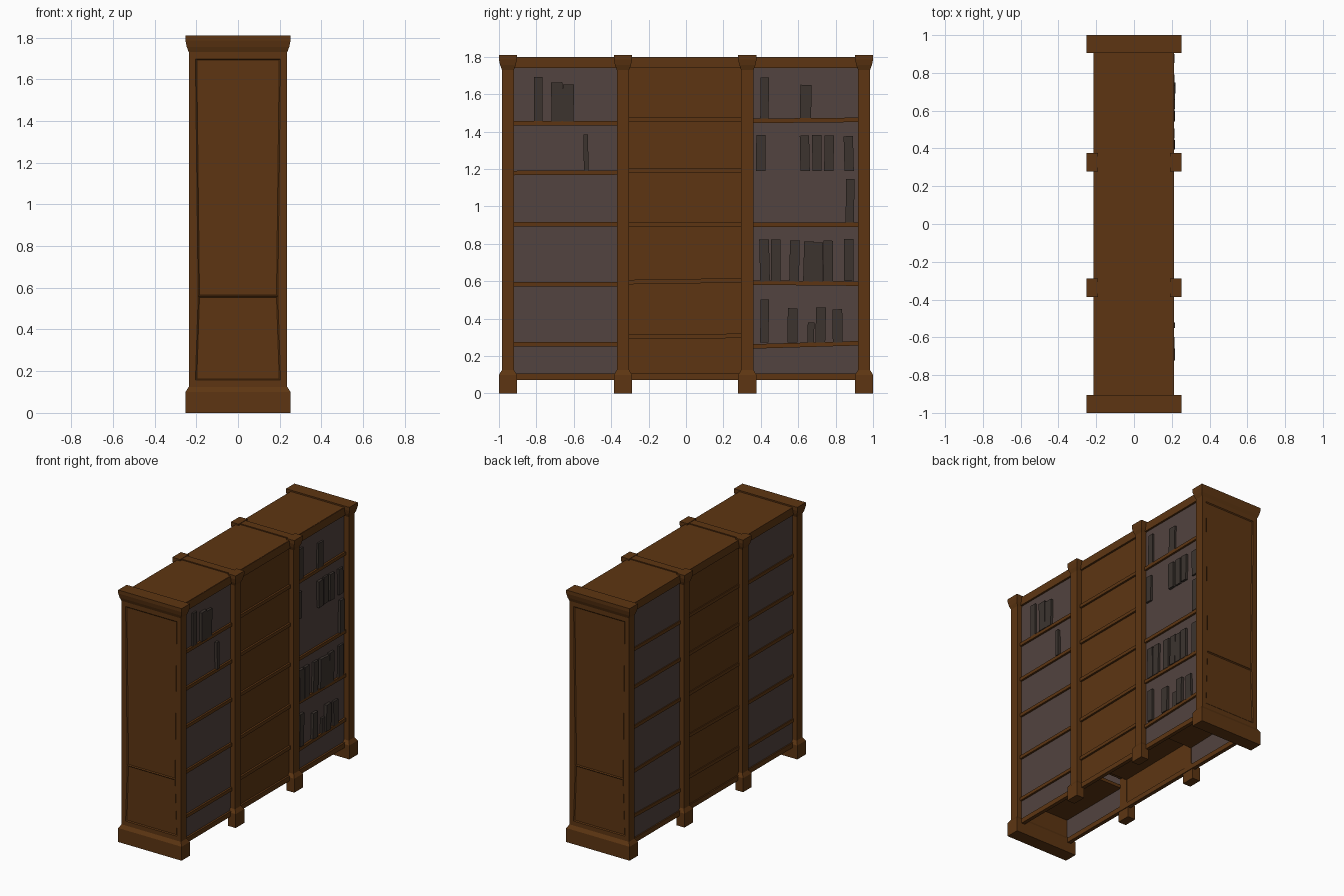
import bpy, bmesh, random
from mathutils import Matrix, Vector

random.seed(4)
cube = bpy.data.objects.get("Cube")
if cube:
    bpy.data.objects.remove(cube, do_unlink=True)


def material(name, rgb):
    m = bpy.data.materials.new(name)
    m.use_nodes = True
    m.diffuse_color = (*rgb, 1)
    m.node_tree.nodes["Principled BSDF"].inputs["Base Color"].default_value = (*rgb, 1)
    return m


WOOD = material("brown wood", (0.11, 0.036, 0.006))
GREY = material("grey panel", (0.085, 0.057, 0.05))
BOOK = material("dark book", (0.045, 0.034, 0.028))


def finish(bm, name, mat):
    bmesh.ops.recalc_face_normals(bm, faces=bm.faces)
    mesh = bpy.data.meshes.new(name)
    bm.to_mesh(mesh)
    bm.free()
    mesh.materials.append(mat)
    ob = bpy.data.objects.new(name, mesh)
    bpy.context.collection.objects.link(ob)
    return ob


def box(name, x0, x1, y0, y1, z0, z1, mat=WOOD, tilt=0):
    """Box between limits, leaning about x by tilt."""
    bm = bmesh.new()
    centre = Vector(((x0 + x1) / 2, (y0 + y1) / 2, (z0 + z1) / 2))
    matrix = (Matrix.Translation(centre) @ Matrix.Rotation(tilt, 4, "X")
              @ Matrix.Diagonal((x1 - x0, y1 - y0, z1 - z0, 1)))
    bmesh.ops.create_cube(bm, size=1, matrix=matrix)
    return finish(bm, name, mat)


def loft(rings):
    """Stack of rectangles (z, x0, x1, y0, y1) joined into one solid."""
    bm = bmesh.new()
    loops = [[bm.verts.new(p) for p in ((a, c, z), (b, c, z), (b, d, z), (a, d, z))]
             for z, a, b, c, d in rings]
    bm.faces.new(loops[0])
    bm.faces.new(loops[-1])
    for low, high in zip(loops, loops[1:]):
        for i in range(4):
            j = (i + 1) % 4
            bm.faces.new((low[i], low[j], high[j], high[i]))
    bmesh.ops.recalc_face_normals(bm, faces=bm.faces)
    return bm


# Profile shared by ends and posts: height, flare from 0 (shaft) to 1 (foot, cap)
PROFILE = [(0, 1), (0.1, 1), (0.125, 0), (0.56, 0), (1.73, 0), (1.755, 0.6), (1.785, 1), (1.81, 1)]
SHAFT_X, FLARE = 0.236, 0.016

# End walls with two sunken panels each
for side, label in ((-1, "front"), (1, "back")):
    bm = loft([(z, -SHAFT_X - FLARE * f, SHAFT_X + FLARE * f,
                side * 0.952 - 0.032 - FLARE * f, side * 0.952 + 0.032 + FLARE * f)
               for z, f in PROFILE])
    faces = [f for f in bm.faces if f.normal.y * side > 0.99 and f.calc_area() > 0.1]
    bmesh.ops.inset_region(bm, faces=faces, thickness=0.045, depth=0)
    bmesh.ops.inset_individual(bm, faces=faces, thickness=0.009, depth=-0.006)
    finish(bm, label + "_end_wall", WOOD)

# Middle posts on both long sides, joined over the top
for y, label in ((-0.337, "front"), (0.328, "back")):
    for s, side in ((1, "left"), (-1, "right")):
        rings = []
        for z, f in PROFILE:
            xs = sorted((s * 0.19, s * (SHAFT_X + FLARE * f)))
            half = 0.033 + FLARE * f
            rings.append((z, *xs, y - half, y + half))
        finish(loft(rings), f"{label}_{side}_post", WOOD)
    box(label + "_divider", -0.2, 0.2, y - 0.03, y + 0.03, 0.32, 1.807)

# Top board, cornices and base rails
box("top_board", -0.215, 0.21, -0.93, 0.93, 1.75, 1.8)
for s, side in ((1, "left"), (-1, "right")):
    x0, x1 = sorted((s * 0.185, s * 0.212))
    box(side + "_cornice", x0, x1, -0.93, 0.93, 1.74, 1.798)
    box(side + "_base_rail", x0, x1, -0.93, 0.93, 0.073, 0.108)

# Bays: name, y limits, panel colour, shelf heights, shelf tilts
BAYS = [
    ("front", -0.925, -0.365, GREY, (0.263, 0.583, 0.905, 1.18, 1.445), (0, 0, 0, 0.005, 0)),
    ("middle", -0.31, 0.3, WOOD, (0.305, 0.6, 0.903, 1.19, 1.465), (0.01, 0.015, 0, 0, 0)),
    ("back", 0.355, 0.925, GREY, (0.26, 0.59, 0.903, 1.19, 1.46), (0.03, -0.01, 0, 0, 0.01)),
]
for name, y0, y1, mat, heights, tilts in BAYS:
    box(name + "_left_panel", 0.188, 0.198, y0, y1, 0.09, 1.76, mat)
    box(name + "_right_panel", -0.203, -0.193, y0, y1, 0.09, 1.76, mat)
    for i, (z, tilt) in enumerate(zip(heights, tilts)):
        # one shelf of the back bay stops behind the left panel
        reach = 0.19 if name == "back" and i == 3 else 0.212
        box(f"{name}_shelf_{i}", -0.21, reach, y0, y1, z - 0.012, z + 0.012, WOOD, tilt)

# Books: shelf height, book height, thickness, centres along y
ROWS = [
    (1.455, 0.24, 0.045, (-0.79, 0.42)),
    (1.455, 0.2, 0.06, (-0.69, -0.63, 0.64)),
    (1.19, 0.185, 0.025, (-0.535,)),
    (1.19, 0.185, 0.05, (0.4, 0.635, 0.7, 0.765, 0.87)),
    (0.915, 0.225, 0.045, (0.877,)),
    (0.6, 0.215, 0.052, (0.42, 0.48, 0.58, 0.655, 0.705, 0.76, 0.87)),
    (0.272, 0.235, 0.045, (0.42,)),
    (0.272, 0.185, 0.053, (0.57, 0.72, 0.81)),
    (0.272, 0.105, 0.035, (0.668,)),
]
for r, (z, height, width, centres) in enumerate(ROWS):
    for i, y in enumerate(centres):
        h = height + random.uniform(-0.008, 0.01)
        box(f"book_{r}_{i}", 0.1, 0.21 + random.uniform(0, 0.01), y - width / 2, y + width / 2,
            z, z + h, BOOK, random.uniform(-0.03, 0.03))
